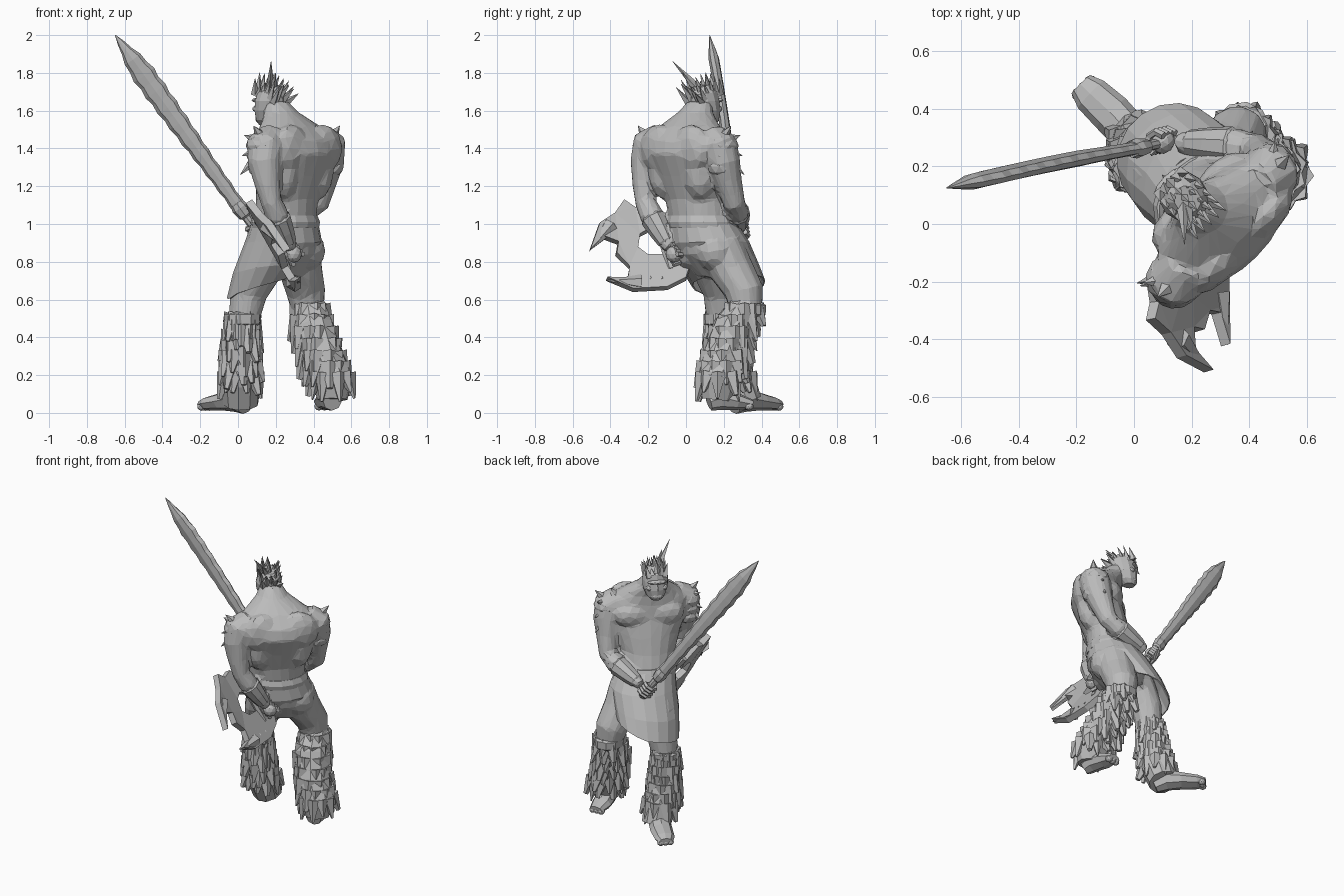
import bpy, bmesh, math, random
from mathutils import Vector, Matrix

random.seed(4)
cube = bpy.data.objects.get("Cube")
if cube:
    bpy.data.objects.remove(cube, do_unlink=True)

stone = bpy.data.materials.new("stone_grey")
stone.use_nodes = True
stone.diffuse_color = (0.5, 0.5, 0.5, 1)
stone.node_tree.nodes["Principled BSDF"].inputs["Base Color"].default_value = (0.5, 0.5, 0.5, 1)

F = Vector((-0.707, 0.707, 0))   # direction the figure faces
R = Vector((0.707, 0.707, 0))    # its right-hand side
UP = Vector((0, 0, 1))


def finish(name, bm):
    bmesh.ops.recalc_face_normals(bm, faces=bm.faces)
    mesh = bpy.data.meshes.new(name)
    bm.to_mesh(mesh)
    bm.free()
    mesh.materials.append(stone)
    obj = bpy.data.objects.new(name, mesh)
    bpy.context.collection.objects.link(obj)
    return obj


def skin(bm, rings, caps=True):
    rows = [[bm.verts.new(p) for p in ring] for ring in rings]
    n = len(rows[0])
    for a, b in zip(rows, rows[1:]):
        for i in range(n):
            j = (i + 1) % n
            bm.faces.new((a[i], a[j], b[j], b[i]))
    if caps:
        bm.faces.new(rows[0])
        bm.faces.new(rows[-1])


def add_loft(bm, sections, sides=14, caps=True, jag=0.0, lean=0.0):
    """Level rings: x, y, z, half width, half depth, tilt."""
    rings = []
    for x, y, z, w, d, tilt in sections:
        ring = []
        for i in range(sides):
            a = math.tau * i / sides
            p = Vector((x, y, z)) + R * w * math.cos(a) + F * d * math.sin(a)
            p.z += tilt * (math.sin(a) - lean * math.cos(a)) + random.uniform(-jag, jag)
            ring.append(p)
        rings.append(ring)
    skin(bm, rings, caps)


def loft(name, *args):
    bm = bmesh.new()
    add_loft(bm, *args)
    return finish(name, bm)


def add_tube(bm, pts, sides=8, ref=F):
    """Rings across a path: x, y, z, radius, second radius."""
    cs = [Vector(p[:3]) for p in pts]
    rings = []
    for i, p in enumerate(pts):
        t = (cs[min(i + 1, len(cs) - 1)] - cs[max(i - 1, 0)]).normalized()
        u = ref.cross(t).normalized()
        v = t.cross(u)
        ru, rv = p[3], p[-1]
        rings.append([cs[i] + u * ru * math.cos(math.tau * k / sides)
                      + v * rv * math.sin(math.tau * k / sides) for k in range(sides)])
    skin(bm, rings)


def tube(name, *args):
    bm = bmesh.new()
    add_tube(bm, *args)
    return finish(name, bm)


def add_spike(bm, base, tip, r, sides=4, blunt=0.001):
    base, tip = Vector(base), Vector(tip)
    d = tip - base
    m = Matrix.Translation((base + tip) / 2) @ d.to_track_quat('Z', 'Y').to_matrix().to_4x4()
    bmesh.ops.create_cone(bm, cap_ends=True, segments=sides, radius1=r, radius2=blunt,
                          depth=d.length, matrix=m)


def add_blob(bm, loc, w, d, h):
    m = Matrix.Translation(loc) @ Matrix.Rotation(math.pi / 4, 4, 'Z') @ Matrix.Diagonal((w, d, h, 1))
    bmesh.ops.create_icosphere(bm, subdivisions=2, radius=1, matrix=m)


def at(r, f, z, origin=(0.3, 0.01)):
    return Vector((origin[0], origin[1], z)) + R * r + F * f


arms = {
    "right": [(.43, .14, 1.46, .08), (.475, .175, 1.42, .1), (.47, .195, 1.33, .095), (.45, .225, 1.22, .074),
              (.425, .255, 1.11, .06), (.36, .27, 1.07, .065), (.25, .28, 1.02, .05), (.15, .285, .98, .035)],
    "left": [(.18, -.13, 1.46, .08), (.145, -.19, 1.42, .1), (.14, -.205, 1.33, .092), (.155, -.215, 1.22, .072),
             (.175, -.215, 1.12, .057), (.205, -.185, 1.05, .064), (.25, -.12, .94, .05), (.28, -.085, .87, .035)]}
# Each leg: thigh, shin, foot
legs = {
    "right": ([(.32, .18, .9, .12), (.33, .24, .76, .118), (.36, .31, .64, .105), (.375, .325, .5, .08)],
              [(.375, .325, .58, .085), (.4, .25, .45, .11), (.445, .2, .3, .115), (.5, .17, .17, .115),
               (.5, .16, .07, .08)],
              [(.5, .12, .06, .05), (.485, .18, .08, .065), (.465, .27, .06, .065, .045), (.455, .35, .045, .045, .025)]),
    "left": ([(.17, .12, .9, .12), (.11, .16, .76, .125), (.055, .19, .63, .1), (.025, .19, .46, .08)],
             [(.025, .19, .53, .075), (.02, .2, .43, .09), (.015, .22, .3, .1), (.015, .26, .17, .108),
              (.015, .31, .05, .095)],
             [(.04, .25, .04, .05), (-.01, .31, .075, .07), (-.08, .385, .06, .072, .048),
              (-.15, .45, .05, .065, .038), (-.185, .485, .045, .045, .024)])}

# Body: torso, muscles, arms and thighs fused into one faceted skin
bm = bmesh.new()
add_loft(bm, [(.23, .18, .72, .15, .12, 0), (.25, .14, .84, .19, .175, 0), (.25, .11, .93, .195, .175, 0),
              (.25, .075, 1.03, .178, .152, 0), (.26, .055, 1.13, .182, .145, 0),
              (.285, .03, 1.25, .22, .155, 0), (.31, .0, 1.37, .275, .165, 0),
              (.305, .0, 1.45, .275, .155, .01), (.275, .02, 1.52, .19, .12, 0),
              (.23, .05, 1.59, .098, .088, 0), (.2, .075, 1.65, .065, .065, 0)], 20)
for s in (-1, 1):
    add_blob(bm, at(s * .1, .1, 1.38), .13, .065, .085)       # chest
    add_blob(bm, at(s * .12, -.095, 1.4), .13, .065, .13)     # shoulder blades
    add_blob(bm, at(s * .13, -.03, 1.28), .09, .1, .16)       # flanks
    for z in (1.1, 1.18, 1.26):
        add_blob(bm, at(s * .048, .105 + (1.25 - z) * .25, z), .05, .04, .045)
    add_blob(bm, at(s * .085, -.075, .86, (.25, .14)), .105, .1, .11)
for side in ("right", "left"):
    add_tube(bm, arms[side], 12)
    add_tube(bm, legs[side][0], 12)
body = finish("body", bm)
remesh = body.modifiers.new("fuse", 'REMESH')
remesh.mode, remesh.voxel_size = 'VOXEL', .014
smooth = body.modifiers.new("soften", 'SMOOTH')
smooth.factor, smooth.iterations = .5, 4
body.modifiers.new("facets", 'DECIMATE').ratio = .07

# Belt and hanging cloth
loft("belt", [(.25, .085, .98, .192, .166, 0), (.25, .08, 1.01, .198, .17, 0), (.25, .075, 1.045, .185, .156, 0)], 16)
cloth = loft("waist_cloth", [(.25, .085, 1.02, .187, .16, 0), (.24, .13, .9, .212, .2, 0),
                             (.185, .175, .78, .212, .212, -.02), (.135, .225, .68, .2, .19, -.04)],
             18, False, .008, 1.4)
cloth.modifiers.new("thickness", 'SOLIDIFY').thickness = .008

# Head
loft("head", [(.145, .125, 1.525, .035, .035, 0), (.155, .115, 1.55, .06, .062, 0), (.165, .105, 1.6, .08, .08, 0),
              (.172, .095, 1.65, .084, .085, 0), (.18, .09, 1.695, .075, .082, .01),
              (.185, .085, 1.735, .045, .05, .01)], 12)
bm = bmesh.new()
head = (.168, .1)
add_blob(bm, at(0, .07, 1.655, head), .065, .02, .015)         # brow
add_blob(bm, at(0, .06, 1.555, head), .042, .025, .025)        # chin
add_spike(bm, at(0, .06, 1.65, head), at(0, .1, 1.605, head), .02)
for s in (-1, 1):
    add_blob(bm, at(s * .045, .05, 1.61, head), .025, .025, .02)
finish("face", bm)

# Swept crest of hair
bm = bmesh.new()
for row in range(6):
    for col in range(-2, 3):
        root = at(col * .025, .06 - row * .027, 1.715 - abs(col) * .015 - row * .008, head)
        lean = R * col * .01 - F * (.02 + row * .01)
        add_spike(bm, root, root + lean + UP * random.uniform(.04, .11), .022)
add_spike(bm, (.17, .07, 1.71), (.175, -.07, 1.86), .025)
add_spike(bm, (.18, .06, 1.71), (.2, -.02, 1.8), .025)
finish("hair", bm)

# Bracers, shoulder plates and their spikes
for side, s in (("right", 1), ("left", -1)):
    fore, mid, wrist = (Vector(arms[side][k]) for k in (5, 6, 7))
    tube(side + "_bracer", [tuple(fore.lerp(wrist, t))[:3] + (r,)
                            for t, r in ((.05, .058), (.12, .068), (.5, .058), (.8, .046), (.85, .036))], 9)
    bm = bmesh.new()
    c = Vector(arms[side][1][:3])
    for k in range(3):
        add_blob(bm, c + R * s * .014 + F * .008 - UP * (.005 + .055 * k), .086 - .004 * k, .092 - .004 * k, .065)
    for f, out, z in ((.0, .09, .1), (.05, .09, .05), (.05, .105, -.06), (.06, .105, -.16)):
        root = c + R * s * .05 + F * f * .8 + UP * z * .6
        add_spike(bm, root, c + R * s * out + F * f * 1.4 + UP * z, .026, 5)
    for k in range(4):
        p = fore.lerp(mid, k / 3).to_3d()
        add_spike(bm, p, p + R * s * .075 + UP * .03, .02)
    finish(side + "_shoulder_plates", bm)

# Hands with curled fingers
for side, c, axis in (("right", Vector((.1, .285, .965)), Vector((-.57, -.12, .8))),
                      ("left", Vector((.295, -.065, .84)), Vector((.4, .3, -.5)).normalized())):
    bm = bmesh.new()
    add_blob(bm, c, .045, .04, .045)
    side_dir = axis.cross(F).normalized()
    front_dir = side_dir.cross(axis)
    for k in range(4):
        o = c + axis * (k - 1.5) * .024
        add_tube(bm, [tuple(o + side_dir * math.cos(a) * .04 + front_dir * math.sin(a) * .04) + (.014,)
                      for a in (-.5, .4, 1.3, 2.2, 3.1)], 5, axis)
    finish(side + "_hand", bm)

# Great sword with a chipped edge
grip, tip = Vector((.02, .265, 1.07)), Vector((-.65, .125, 2.0))
blade = []
for i in range(23):
    t = i / 22
    w = .038 + .024 * math.sin(min(t / .78, 1) * math.pi / 2) ** 2
    if t > .78:
        w *= max(.04, 1 - ((t - .78) / .22) ** 1.5)
    p = grip.lerp(tip, t) + Vector((0, .008, 0)) * math.sin(t * math.pi)
    blade.append(tuple(p) + (w * (1.06 if i % 2 else .92), min(.028, w * .6)))
tube("sword_blade", blade, 8, R + F)
axis = (tip - grip).normalized()
hilt = [(-.22, .012), (-.2, .03), (-.17, .02), (-.04, .024), (-.03, .036), (.02, .044), (.05, .036)]
tube("sword_hilt", [tuple(grip + axis * d) + (r, r * .8) for d, r in hilt], 8, R + F)

# Crescent hand blade, slanted and curved outward at its points
outline = [(-.51, .86), (-.46, 1.0), (-.38, 1.05), (-.33, 1.12), (-.27, 1.08), (-.2, 1.1), (-.12, 1.0),
           (-.14, .94), (-.2, .965), (-.245, .94), (-.255, .87), (-.2, .83), (-.12, .83), (.02, .77), (.0, .71),
           (-.1, .66), (-.28, .65), (-.42, .71), (-.31, .71), (-.3, .77), (-.37, .84), (-.36, .9), (-.44, .93)]


def bent(y, z):
    return Vector((.06 + (1.1 - z) * .57 + max(0, -y - .3) * .3, y, z))


bm = bmesh.new()
bm.faces.new([bm.verts.new(bent(y, z)) for y, z in outline])
bmesh.ops.triangulate(bm, faces=bm.faces)
solid = finish("crescent_blade", bm).modifiers.new("thickness", 'SOLIDIFY')
solid.thickness, solid.offset = .04, 0
bm = bmesh.new()
for y in (-.25, -.19, -.13):
    add_spike(bm, bent(y, .7), bent(y - .015, .78), .025)
add_spike(bm, bent(-.24, .69), bent(-.42, .7), .045, 6)
add_spike(bm, bent(-.4, .99), bent(-.51, .86), .045, 6)
add_tube(bm, [(.1, -.13, 1.02, .022), (.2, -.12, .9, .022), (.26, -.08, .76, .022)], 6)
finish("crescent_grip", bm)

# Shaggy boots and feet
for side, (thigh, shin, foot) in legs.items():
    tube(side + "_boot", shin, 10)
    tube(side + "_foot", foot, 8, UP)
    x, y, z = shin[0][:3]
    loft(side + "_knee_cuff", [(x, y, z - .07, .085, .085, 0), (x, y, z - .06, .098, .098, 0),
                               (x, y, z - .01, .1, .1, 0), (x, y, z, .085, .085, 0)], 10)
    bm = bmesh.new()
    for row in range(7):
        t = .25 + row / 6 * 2.6
        i = int(t)
        x, y, z, r = Vector(shin[i]).lerp(Vector(shin[i + 1]), t - i)
        for k in range(10):
            ang = math.tau * (k + .5 * (row % 2)) / 10 + random.uniform(-.15, .15)
            out = Vector((math.cos(ang), math.sin(ang), 0))
            root = Vector((x, y, z + .02)) + out * (r - .025)
            end = root + out * random.uniform(.025, .05) - UP * random.uniform(.1, .15)
            end.z = max(end.z, .015)
            add_spike(bm, root, end, .045, 5, random.uniform(.003, .018))
    finish(side + "_boot_fur", bm)
    bm = bmesh.new()
    end, back = Vector(foot[-1][:3]), Vector(foot[-2][:3])
    ahead = (end - back).normalized()
    for k in (-1, 0, 1):
        add_blob(bm, end - ahead * .02 + ahead.cross(UP) * k * .03 - UP * .014, .024, .024, .022)
    finish(side + "_toes", bm)
